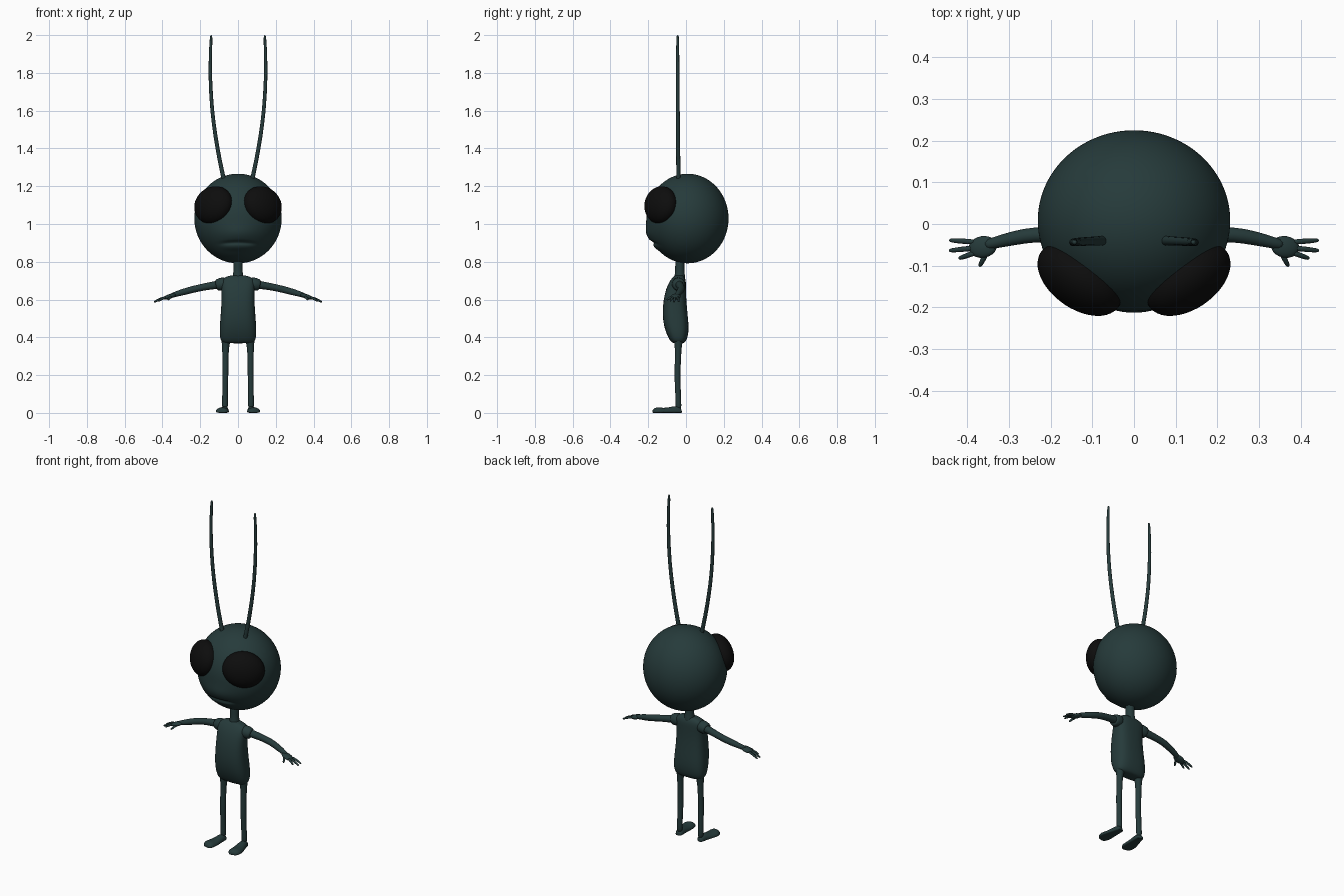
import bpy, bmesh, math
from mathutils import Vector, Matrix

cube = bpy.data.objects.get("Cube")
if cube:
    bpy.data.objects.remove(cube, do_unlink=True)


def material(name, colour):
    m = bpy.data.materials.new(name)
    m.use_nodes = True
    m.diffuse_color = (*colour, 1)
    bsdf = next(n for n in m.node_tree.nodes if n.type == 'BSDF_PRINCIPLED')
    bsdf.inputs["Base Color"].default_value = (*colour, 1)
    return m


SKIN = material("dark teal", (0.019, 0.043, 0.043))
BLACK = material("black", (0.004, 0.004, 0.004))


def finish(name, bm, mat):
    bmesh.ops.recalc_face_normals(bm, faces=bm.faces)
    for f in bm.faces:
        f.smooth = True
    mesh = bpy.data.meshes.new(name)
    bm.to_mesh(mesh)
    bm.free()
    mesh.materials.append(mat)
    ob = bpy.data.objects.new(name, mesh)
    bpy.context.collection.objects.link(ob)
    return ob


def loft(name, rings, mat=SKIN, subdiv=0):
    """Skin a list of point rings and close both ends."""
    bm = bmesh.new()
    rows = [[bm.verts.new(p) for p in ring] for ring in rings]
    n = len(rows[0])
    for a, b in zip(rows, rows[1:]):
        for i in range(n):
            j = (i + 1) % n
            bm.faces.new((a[i], a[j], b[j], b[i]))
    bm.faces.new(rows[0])
    bm.faces.new(rows[-1])
    ob = finish(name, bm, mat)
    if subdiv:
        mod = ob.modifiers.new("smooth", 'SUBSURF')
        mod.levels = mod.render_levels = subdiv
    return ob


def tube(name, path, radii, sides=12, subdiv=1):
    """Tapered round tube through a path."""
    pts = [Vector(p) for p in path]
    rings = []
    for i, p in enumerate(pts):
        d = (pts[min(i + 1, len(pts) - 1)] - pts[max(i - 1, 0)]).normalized()
        u = d.cross(Vector((0, 1, 0))).normalized()
        v = d.cross(u)
        rings.append([p + radii[i] * (u * math.cos(t) + v * math.sin(t))
                      for t in (2 * math.pi * k / sides for k in range(sides))])
    return loft(name, rings, SKIN, subdiv)


def ellipsoid(name, centre, radii, rot=Matrix(), mat=SKIN, segs=40):
    bm = bmesh.new()
    bmesh.ops.create_uvsphere(bm, u_segments=segs, v_segments=segs // 2, radius=1)
    bm.transform(Matrix.Translation(centre) @ rot @ Matrix.Diagonal((*radii, 1)))
    return finish(name, bm, mat)


def rounded(cx, cy, z, rx, ry, power, n=24):
    """Horizontal superellipse ring."""
    ring = []
    for k in range(n):
        t = 2 * math.pi * k / n
        c, s = math.cos(t), math.sin(t)
        ring.append((cx + rx * math.copysign(abs(c) ** power, c),
                     cy + ry * math.copysign(abs(s) ** power, s), z))
    return ring


# Head: a ball with a soft muzzle and a mouth crease
bm = bmesh.new()
bmesh.ops.create_uvsphere(bm, u_segments=96, v_segments=96, radius=1)
bm.transform(Matrix.Translation((0, 0.008, 1.029)) @ Matrix.Diagonal((0.231, 0.217, 0.237, 1)))
for v in bm.verts:
    x, y, z = v.co
    if y < 0:
        muzzle = math.exp(-(x / 0.11) ** 2 - ((z - 0.945) / 0.05) ** 2)
        lip = math.exp(-(x / 0.08) ** 4 - ((z - 0.875) / 0.014) ** 2)
        line = 0.902 - 0.8 * x * x
        crease = math.exp(-(x / 0.085) ** 4 - ((z - line) / 0.008) ** 2)
        v.co.y -= 0.014 * muzzle + 0.006 * lip - 0.012 * crease
finish("head", bm, SKIN)

# Neck
tube("neck", [(0, -0.033, z) for z in (0.68, 0.72, 0.74, 0.78, 0.84)],
     (0.032, 0.03, 0.025, 0.024, 0.026), 16)

# Torso: z, half width, front y, back y
profile = [(0.368, 0.070, -0.065, -0.015), (0.375, 0.088, -0.08, -0.002),
           (0.40, 0.097, -0.095, 0.010), (0.45, 0.098, -0.116, 0.016),
           (0.52, 0.092, -0.126, 0.009), (0.60, 0.087, -0.120, 0.001),
           (0.66, 0.087, -0.105, 0.000), (0.695, 0.092, -0.088, 0.000),
           (0.712, 0.082, -0.075, -0.005), (0.724, 0.055, -0.065, -0.012),
           (0.729, 0.03, -0.055, -0.018)]
loft("torso", [rounded(0, (f + b) / 2, z, w, (b - f) / 2, 0.72) for z, w, f, b in profile], subdiv=1)

for side, s in (("left", 1), ("right", -1)):
    def P(x, y, z):
        return (s * x, y, z)

    # Eye: flattened ball facing outward and slightly up, with a lower lid
    normal = Vector((s * 0.58, -0.79, 0.2)).normalized()
    across = Vector((s * 0.80, 0.58, -0.22))
    across = (across - normal * across.dot(normal)).normalized()
    up = normal.cross(across) * s
    if up.z < 0:
        up = -up
    rot = Matrix((across, normal, up)).transposed().to_4x4()
    eye = Vector(P(0.13, -0.133, 1.10))
    ellipsoid(side + "_eye", eye, (0.115, 0.069, 0.100), rot, BLACK)
    ellipsoid(side + "_lower_lid", eye - up * 0.018 - normal * 0.022,
              (0.114, 0.052, 0.103), rot)

    # Antenna
    tube(side + "_antenna",
         [P(0.068, -0.04, 1.20), P(0.076, -0.04, 1.24), P(0.098, -0.041, 1.34),
          P(0.119, -0.042, 1.46), P(0.138, -0.043, 1.60), P(0.147, -0.044, 1.76),
          P(0.147, -0.044, 1.88), P(0.142, -0.044, 1.99), P(0.142, -0.044, 2.0)],
         (0.013, 0.012, 0.0115, 0.011, 0.0105, 0.010, 0.009, 0.008, 0.004), 10)

    # Sleeve and arm
    tube(side + "_sleeve", [P(0.06, -0.042, 0.683), P(0.085, -0.04, 0.682),
                            P(0.110, -0.037, 0.677), P(0.115, -0.036, 0.676)],
         (0.036, 0.036, 0.032, 0.027), 16)
    tube(side + "_arm",
         [P(0.07, -0.038, 0.683), P(0.12, -0.034, 0.677), P(0.18, -0.027, 0.667),
          P(0.235, -0.024, 0.655), P(0.29, -0.034, 0.640), P(0.335, -0.045, 0.627),
          P(0.36, -0.052, 0.618)],
         (0.023, 0.022, 0.019, 0.019, 0.018, 0.014, 0.013))

    # Hand
    tilt = Matrix.Rotation(s * 0.3, 4, 'Y') @ Matrix.Rotation(-s * 0.15, 4, 'Z')
    ellipsoid(side + "_palm", P(0.363, -0.055, 0.616), (0.036, 0.026, 0.012), tilt, segs=20)
    fingers = {"index": (0.421, -0.083, 0.592), "middle": (0.445, -0.064, 0.586),
               "ring": (0.444, -0.039, 0.588), "thumb": (0.371, -0.102, 0.598)}
    for name, tip in fingers.items():
        root = Vector((0.352, -0.066, 0.616)) if name == "thumb" else \
            Vector((0.378, -0.055 + (tip[1] + 0.06) * 0.55, 0.613))
        tip = Vector(tip)
        mid = root.lerp(tip, 0.5) + Vector((0, 0, 0.004))
        tube(f"{side}_{name}_finger", [P(*root), P(*mid), P(*root.lerp(tip, 0.9)), P(*tip)],
             (0.0075, 0.007, 0.006, 0.003), 8)

    # Leg
    tube(side + "_leg",
         [P(0.062, -0.040, 0.43), P(0.063, -0.040, 0.385), P(0.066, -0.041, 0.35),
          P(0.067, -0.043, 0.27), P(0.067, -0.046, 0.20), P(0.068, -0.043, 0.13),
          P(0.069, -0.040, 0.06), P(0.069, -0.040, 0.012)],
         (0.033, 0.026, 0.018, 0.0165, 0.0165, 0.0155, 0.0155, 0.017))

    # Foot: distance along, half width, height
    rings = []
    for d, w, h in ((-0.019, 0.010, 0.012), (-0.016, 0.018, 0.024), (0.0, 0.022, 0.036),
                    (0.025, 0.025, 0.036), (0.055, 0.030, 0.028), (0.085, 0.035, 0.027),
                    (0.110, 0.035, 0.031), (0.126, 0.027, 0.024), (0.133, 0.014, 0.014)):
        cx, y = 0.070 + d * 0.13, -0.043 - d
        rings.append([P(cx + u * w, y + 0.25 * u * w, max(0, v) * h)
                      for u, v in ((-0.8, 0), (0.8, 0), (1, 0.15), (0.95, 0.55),
                                   (0.5, 1), (-0.5, 1), (-0.95, 0.55), (-1, 0.15))])
    loft(side + "_foot", rings, subdiv=2)
